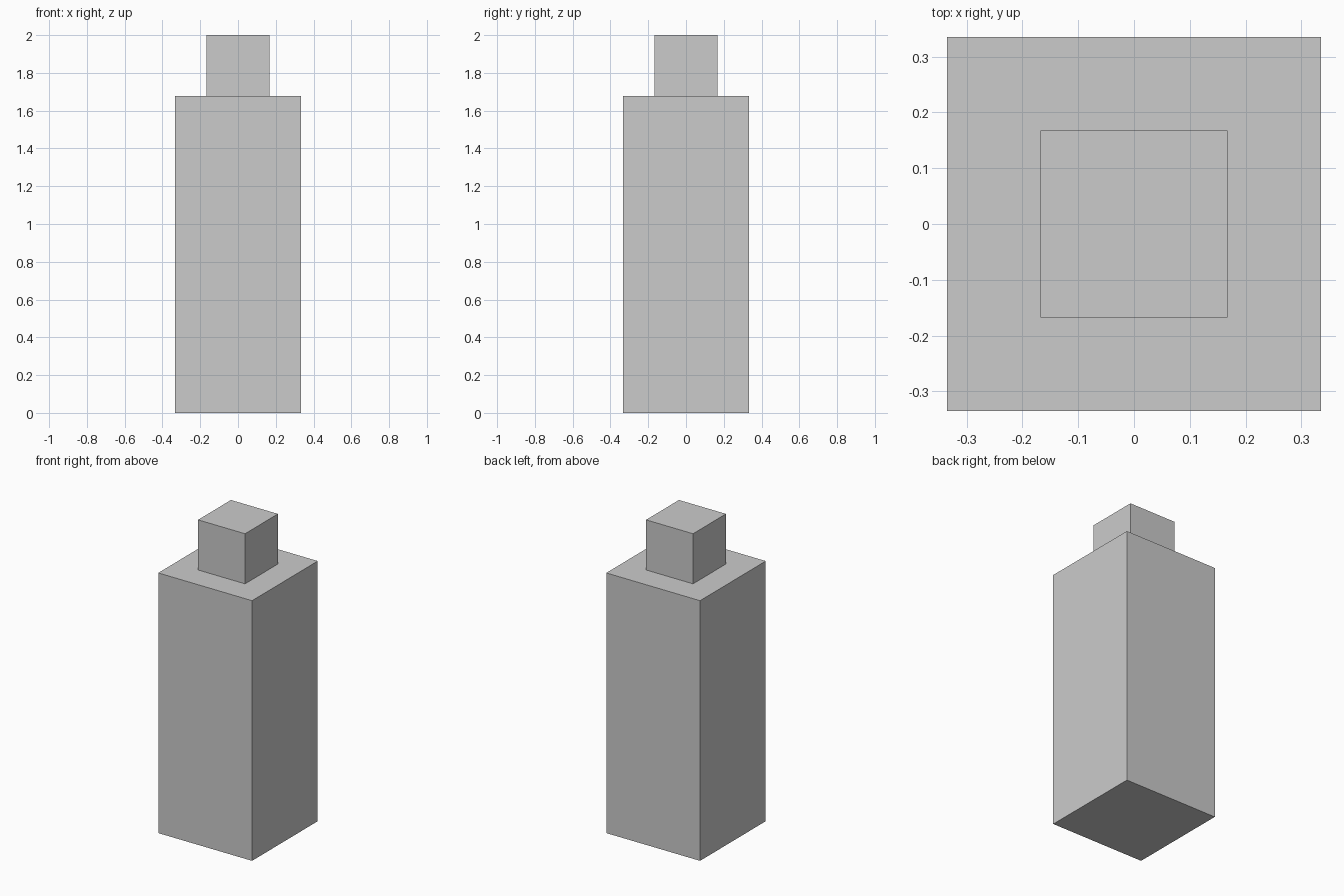
import bpy

if "Cube" in bpy.data.objects:
    bpy.data.objects.remove(bpy.data.objects["Cube"])


def box(name, width, z0, z1):
    """Square box centred on the z axis, spanning z0 to z1."""
    bpy.ops.mesh.primitive_cube_add(size=1, location=(0, 0, (z0 + z1) / 2))
    obj = bpy.context.object
    obj.name = name
    obj.scale = (width, width, z1 - z0)
    bpy.ops.object.transform_apply(location=False, rotation=False, scale=True)
    return obj


BODY_TOP = 1.677

# Tall square body
box("body", 0.669, 0.0, BODY_TOP)

# Small square cap resting on the body
box("cap", 0.335, BODY_TOP, 2.0)
